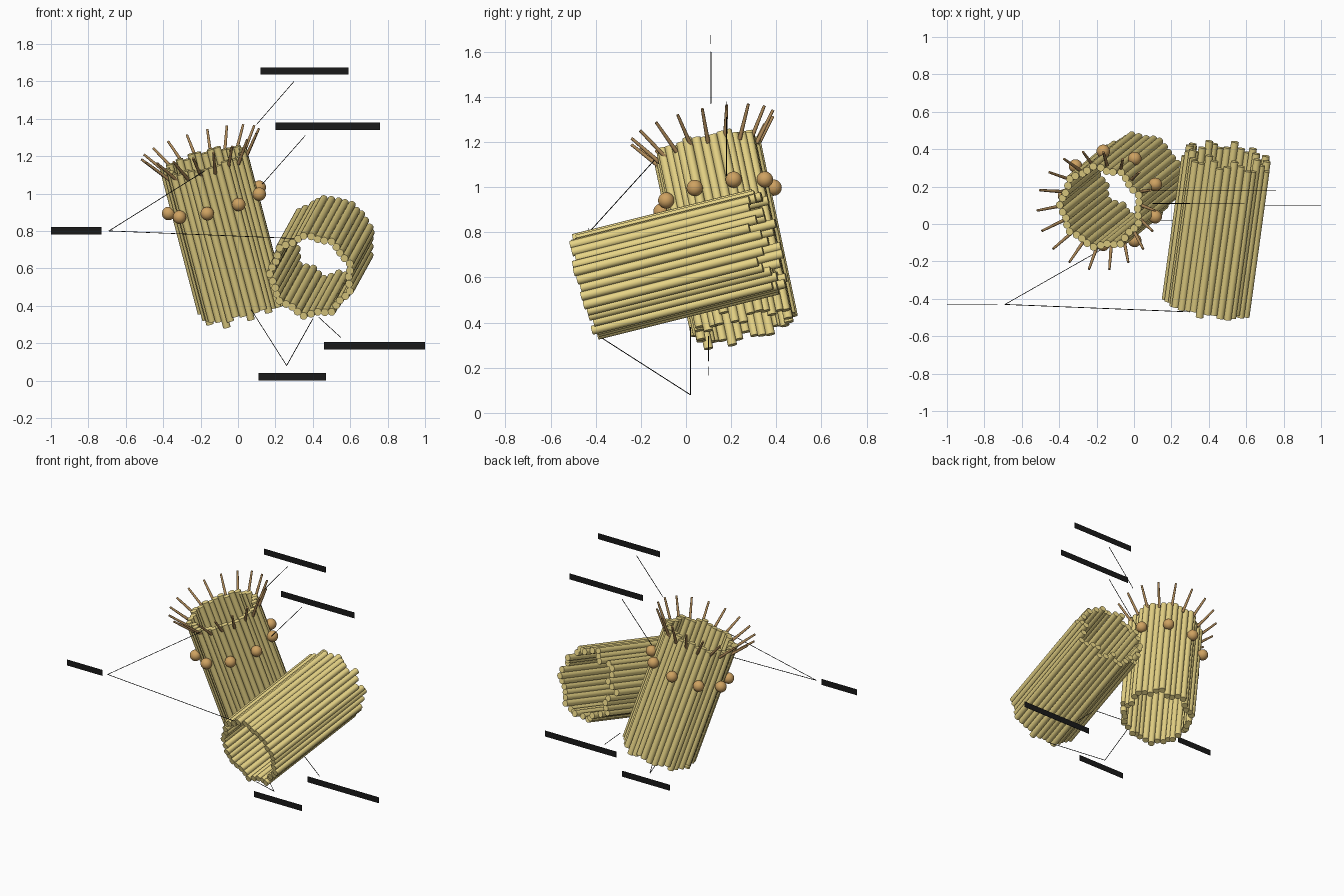
import bpy, bmesh, random
from math import cos, sin, radians
from mathutils import Vector, Matrix

if "Cube" in bpy.data.objects:
    bpy.data.objects.remove(bpy.data.objects["Cube"])

random.seed(4)


def material(name, rgb):
    m = bpy.data.materials.new(name)
    m.diffuse_color = (*rgb, 1)
    m.use_nodes = True
    m.node_tree.nodes["Principled BSDF"].inputs["Base Color"].default_value = m.diffuse_color
    return m


YELLOW = material("tubule_yellow", (0.80, 0.66, 0.24))
BROWN = material("appendage_brown", (0.42, 0.25, 0.10))
ORANGE = material("ball_brown", (0.62, 0.36, 0.12))
BLACK = material("pointer_black", (0.01, 0.01, 0.01))


def rod(bm, a, b, r1, r2, sides=14):
    a, b = Vector(a), Vector(b)
    d = b - a
    rot = Vector((0, 0, 1)).rotation_difference(d).to_matrix().to_4x4()
    bmesh.ops.create_cone(bm, cap_ends=True, segments=sides, radius1=r1, radius2=r2,
                          depth=d.length, matrix=Matrix.Translation((a + b) / 2) @ rot)


def finish(bm, name, mat, all_smooth=False):
    for f in bm.faces:
        f.smooth = all_smooth or len(f.verts) == 4
    me = bpy.data.meshes.new(name)
    bm.to_mesh(me)
    bm.free()
    me.materials.append(mat)
    ob = bpy.data.objects.new(name, me)
    bpy.context.collection.objects.link(ob)
    return ob


class Frame:
    """Barrel coordinates: angle and radius round the axis, height from the proximal end."""
    def __init__(self, proximal, distal, ref):
        self.o = Vector(proximal)
        axis = Vector(distal) - self.o
        self.length = axis.length
        self.w = axis.normalized()
        ref = Vector(ref)
        self.u = (ref - self.w * ref.dot(self.w)).normalized()
        self.v = self.w.cross(self.u)

    def at(self, deg, r, h):
        a = radians(deg)
        return self.o + (self.u * cos(a) + self.v * sin(a)) * r + self.w * h


def barrel(fr, name):
    # nine blades of three tubules, each blade tied to the next by a fiber
    tubules, fibers = bmesh.new(), bmesh.new()
    radii = (0.203, 0.214, 0.224, 0.210)
    stagger = (-0.02, 0.005, 0.02, -0.01)
    for i in range(36):
        k = i % 4
        bm = fibers if k == 3 else tubules
        low = stagger[k] + random.uniform(-0.018, 0.018)
        high = fr.length + random.uniform(-0.012, 0.012)
        rod(bm, fr.at(i * 10, radii[k], low), fr.at(i * 10, radii[k], high), 0.0205, 0.0205)
    finish(tubules, name + "_tubules", YELLOW)
    finish(fibers, name + "_connecting_fibers", YELLOW)


upright = Frame((0.03, 0.26, 0.38), (-0.18, 0.09, 1.18), (1, 0, 0))
lying = Frame((0.50, 0.36, 0.76), (0.39, -0.44, 0.56), (1, 0, 0))
barrel(upright, "upright_barrel")
barrel(lying, "lying_barrel")

# spiky appendages flaring from the upper rim
bm = bmesh.new()
for i in range(18):
    L = upright.length
    rod(bm, upright.at(i * 20 + 3, 0.222, L - 0.04), upright.at(i * 20 + 3, 0.325, L + 0.09),
        0.0095, 0.0065, 10)
finish(bm, "distal_appendages", BROWN)

# ring of balls below the rim
bm = bmesh.new()
for i in range(9):
    p = upright.at(-20 + 40 * i, 0.258, upright.length * 0.72)
    bmesh.ops.create_uvsphere(bm, u_segments=24, v_segments=14, radius=0.036,
                              matrix=Matrix.Translation(p))
finish(bm, "subdistal_appendages", ORANGE, True)

# thin pointer lines
bm = bmesh.new()
for a, b in (((0.10, 0.11, 1.37), (0.30, 0.11, 1.60)),
             ((0.13, 0.18, 1.05), (0.36, 0.18, 1.31)),
             ((-0.69, -0.43, 0.80), (-0.18, -0.14, 1.12)),
             ((-0.69, -0.43, 0.80), (0.30, -0.47, 0.76)),
             ((0.26, 0.02, 0.08), (0.07, 0.02, 0.38)),
             ((0.26, 0.02, 0.08), (0.40, -0.37, 0.33)),
             ((0.43, 0.10, 0.34), (0.55, 0.10, 0.23))):
    rod(bm, a, b, 0.002, 0.002, 6)
finish(bm, "pointer_lines", BLACK)

# blank caption strips at the pointer ends
bm = bmesh.new()
for x0, x1, y, z in ((0.12, 0.59, 0.11, 1.655), (0.20, 0.76, 0.18, 1.36),
                     (-1.0, -0.73, -0.43, 0.80), (0.11, 0.47, 0.02, 0.02),
                     (0.46, 1.0, 0.10, 0.185)):
    bmesh.ops.create_cube(bm, size=1, matrix=Matrix.Translation(((x0 + x1) / 2, y, z))
                          @ Matrix.Diagonal((x1 - x0, 0.002, 0.04, 1)))
ob = finish(bm, "blank_caption_strips", BLACK)
for p in ob.data.polygons:
    p.use_smooth = False
